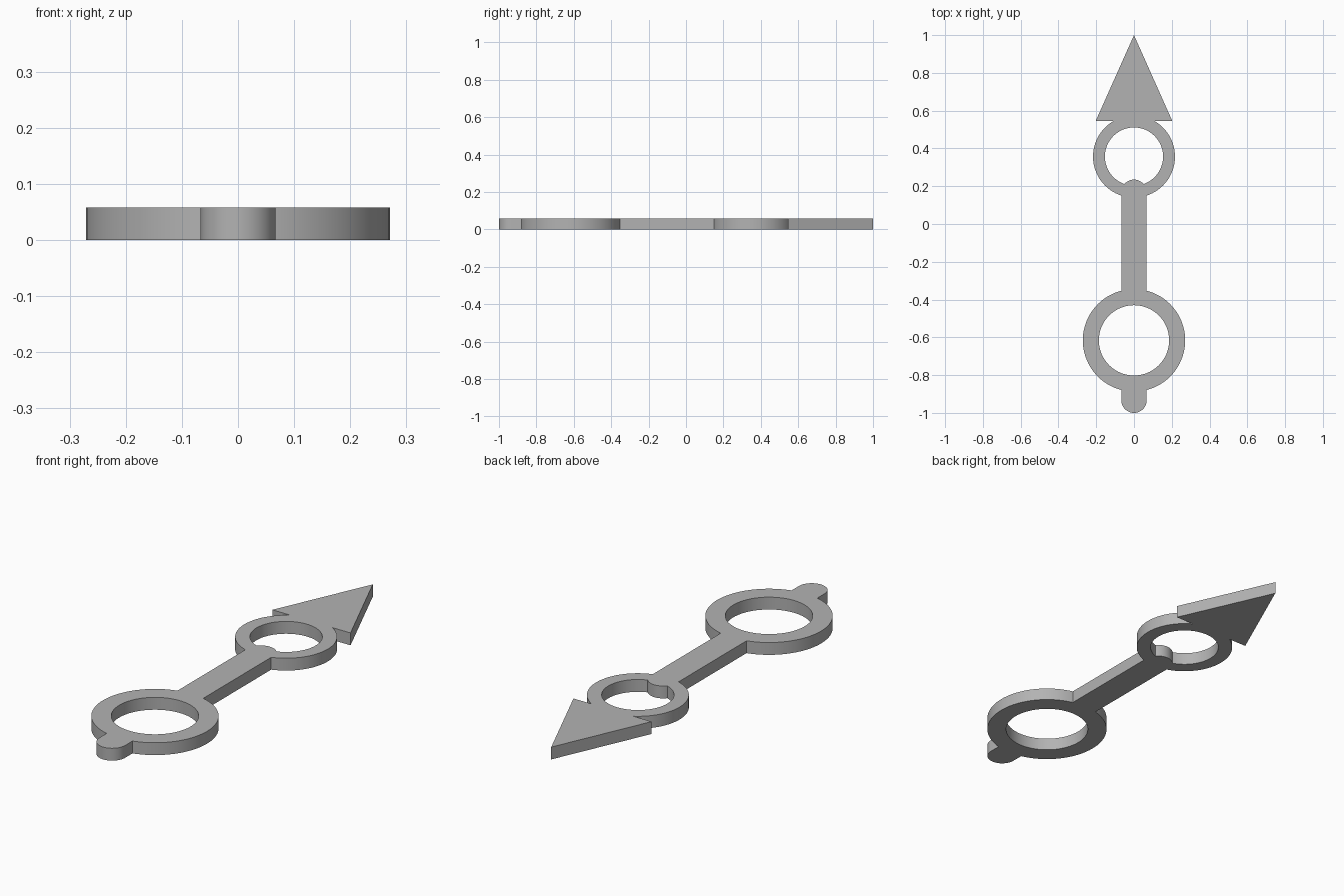
import bpy
import math

cube = bpy.data.objects.get("Cube")
if cube:
    bpy.data.objects.remove(cube, do_unlink=True)

THICK = 0.058
ROD = 0.067                    # half width of the shaft and its round ends
BIG_Y, SMALL_Y = -0.616, 0.357  # ring centres

grey = bpy.data.materials.new("plain grey")
grey.use_nodes = True
colour = (0.45, 0.45, 0.45, 1)
grey.diffuse_color = colour
grey.node_tree.nodes["Principled BSDF"].inputs["Base Color"].default_value = colour


def slab(name, outline, low=0.0, high=THICK):
    """Extrude a counter-clockwise outline into a flat solid."""
    n = len(outline)
    verts = [(x, y, z) for z in (low, high) for x, y in outline]
    faces = [tuple(reversed(range(n))), tuple(range(n, 2 * n))]
    faces += [(i, (i + 1) % n, (i + 1) % n + n, i + n) for i in range(n)]
    mesh = bpy.data.meshes.new(name)
    mesh.from_pydata(verts, [], faces)
    mesh.materials.append(grey)
    obj = bpy.data.objects.new(name, mesh)
    bpy.context.collection.objects.link(obj)
    return obj


def arc(y, radius, start=0, sweep=360, steps=96):
    """Points along an arc centred on the middle line."""
    count = steps if sweep == 360 else steps + 1
    angles = [math.radians(start + sweep * i / steps) for i in range(count)]
    return [(radius * math.cos(a), y + radius * math.sin(a)) for a in angles]


def combine(target, other, operation):
    """Apply a boolean and discard the second solid."""
    bpy.context.view_layer.objects.active = target
    mod = target.modifiers.new("combine", "BOOLEAN")
    mod.operation = operation
    mod.solver = "EXACT"
    mod.object = other
    bpy.ops.object.modifier_apply(modifier=mod.name)
    bpy.data.objects.remove(other, do_unlink=True)


def hole(y, radius):
    cutter = slab("hole_cutter", arc(y, radius), -0.1, THICK + 0.1)
    cutter.hide_render = True
    return cutter


# Large ring with the round tail, bored through
pendant = slab("arrow_pendant", arc(BIG_Y, 0.271))
tail = arc(-1 + ROD, ROD, 180, 180, 40) + [(ROD, BIG_Y), (-ROD, BIG_Y)]
combine(pendant, slab("round_tail", tail), "UNION")
combine(pendant, hole(BIG_Y, 0.186), "DIFFERENCE")

# Small ring with the arrow head
small_ring = slab("small_ring", arc(SMALL_Y, 0.217))
combine(small_ring, hole(SMALL_Y, 0.154), "DIFFERENCE")
head = slab("arrow_head", [(-0.203, 0.545), (0.203, 0.545), (0, 1)])
combine(small_ring, head, "UNION")

# Shaft whose round end pokes into the small ring
shaft = slab("shaft", [(-ROD, -0.39), (ROD, -0.39)] + arc(0.168, ROD, 0, 180, 40))
combine(pendant, shaft, "UNION")
combine(pendant, small_ring, "UNION")

# Smooth round walls, crisp edges
bpy.ops.object.select_all(action="DESELECT")
pendant.select_set(True)
bpy.context.view_layer.objects.active = pendant
bpy.ops.object.shade_smooth_by_angle(angle=math.radians(30))
